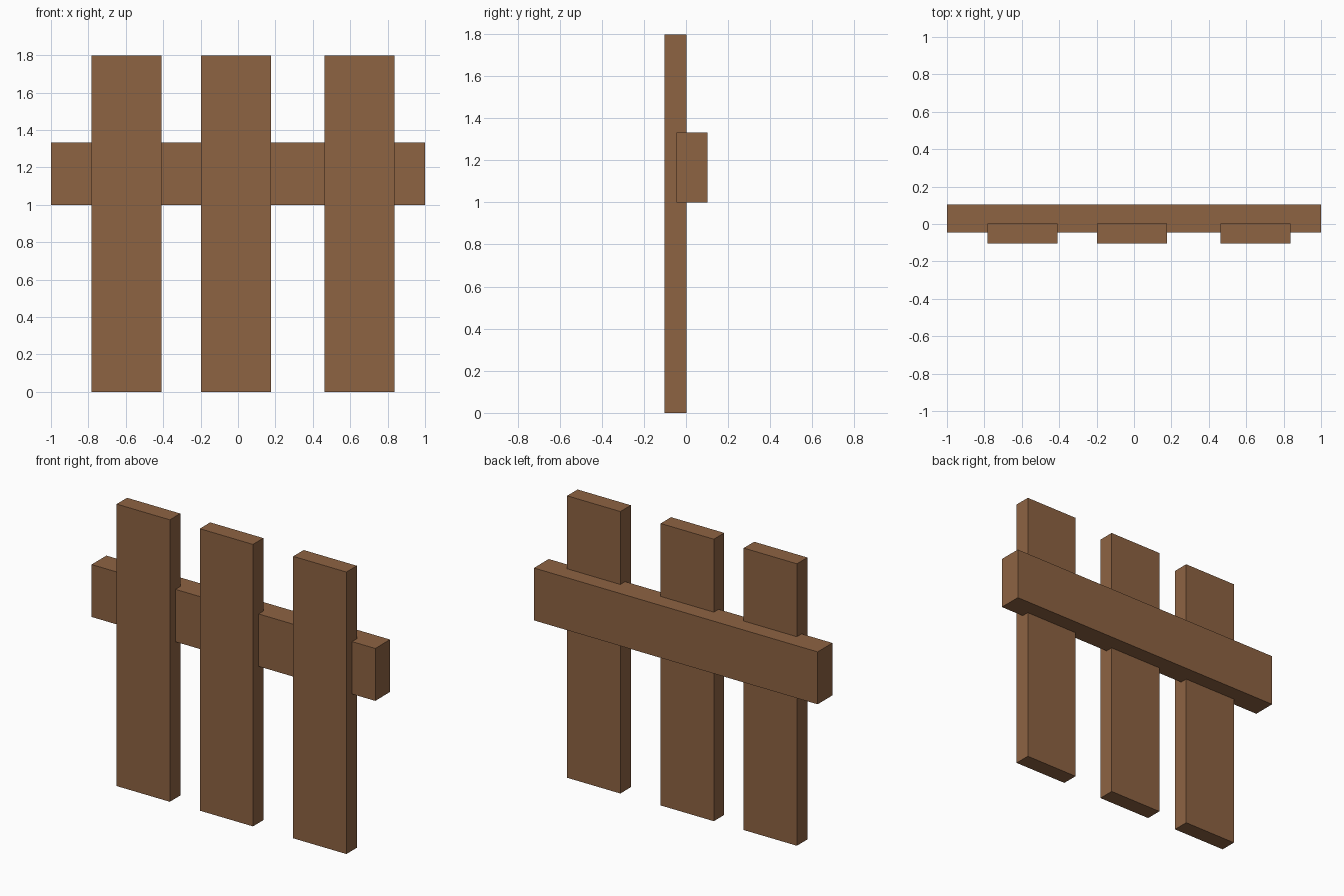
import bpy

if "Cube" in bpy.data.objects:
    bpy.data.objects.remove(bpy.data.objects["Cube"])

wood = bpy.data.materials.new("brown_wood")
wood.diffuse_color = (0.27, 0.125, 0.055, 1)
wood.use_nodes = True
wood.node_tree.nodes["Principled BSDF"].inputs["Base Color"].default_value = wood.diffuse_color


def board(name, x, y, z):
    """Box board spanning the given (min, max) ranges."""
    spans = (x, y, z)
    bpy.ops.mesh.primitive_cube_add(size=1, location=[(a + b) / 2 for a, b in spans])
    ob = bpy.context.object
    ob.name = name
    ob.scale = [b - a for a, b in spans]
    bpy.ops.object.transform_apply(location=False, rotation=False, scale=True)
    ob.data.materials.append(wood)


# Upright pickets, slightly unevenly spaced
WIDTH = 0.375
for side, cx in (("left", -0.596), ("middle", -0.01), ("right", 0.649)):
    board(f"{side}_picket", (cx - WIDTH / 2, cx + WIDTH / 2), (-0.103, 0.002), (0, 1.797))

# Horizontal rail let into the back of the pickets
board("rail", (-1, 1), (-0.046, 0.103), (0.998, 1.332))
